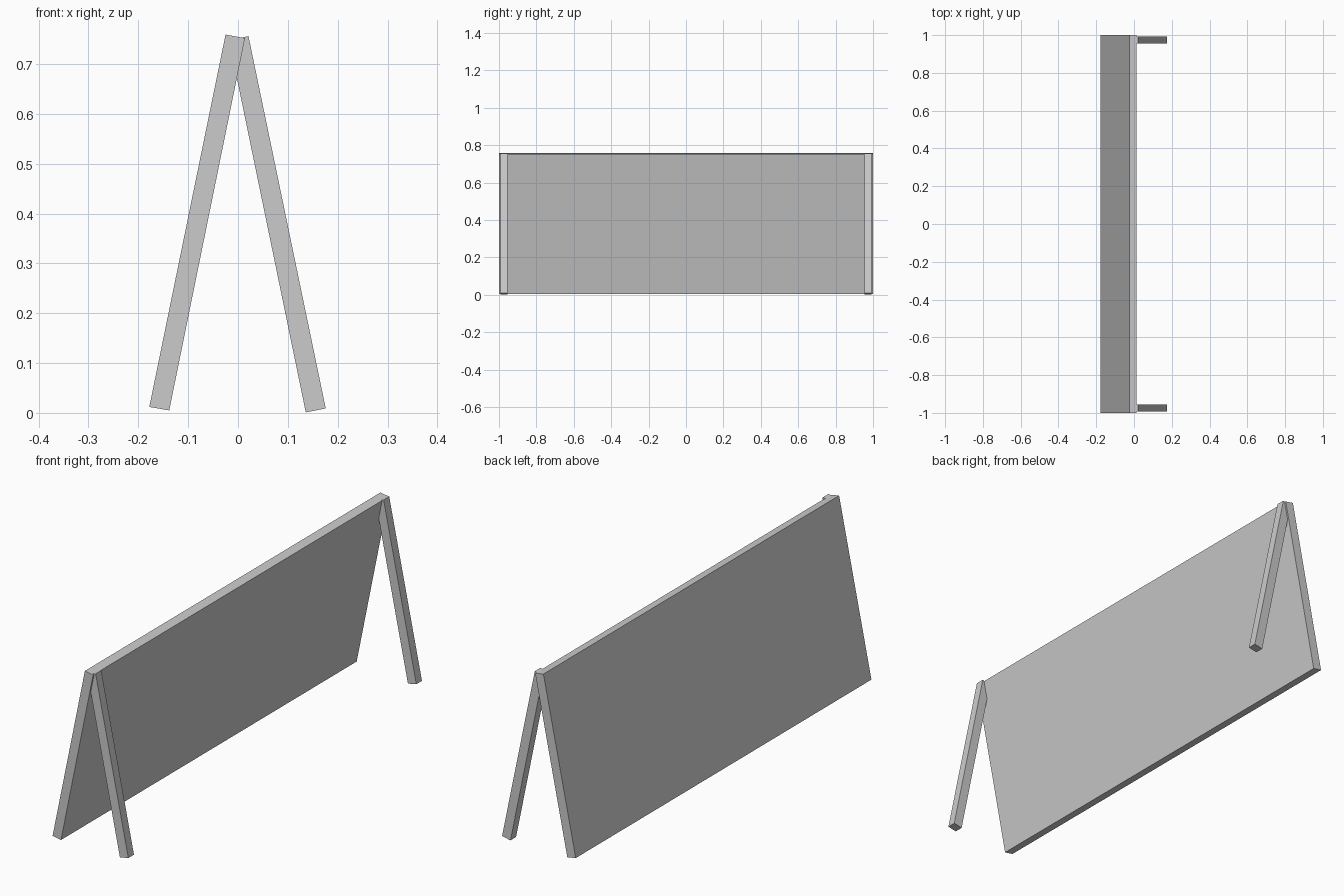
import bpy, bmesh
from mathutils import Vector

cube = bpy.data.objects.get("Cube")
if cube:
    bpy.data.objects.remove(cube, do_unlink=True)

grey = bpy.data.materials.new("plain_grey")
grey.use_nodes = True
colour = (0.6, 0.6, 0.6, 1)
grey.diffuse_color = colour
grey.node_tree.nodes["Principled BSDF"].inputs["Base Color"].default_value = colour


def plank(name, profile, y_front, y_back):
    """Extrude a slanted end profile (x, z) along y."""
    bm = bmesh.new()
    face = bm.faces.new([bm.verts.new((x, y_front, z)) for x, z in profile])
    out = bmesh.ops.extrude_face_region(bm, geom=[face])
    verts = [v for v in out["geom"] if isinstance(v, bmesh.types.BMVert)]
    bmesh.ops.translate(bm, verts=verts, vec=Vector((0, y_back - y_front, 0)))
    bmesh.ops.recalc_face_normals(bm, faces=bm.faces)
    mesh = bpy.data.meshes.new(name)
    bm.to_mesh(mesh)
    bm.free()
    mesh.materials.append(grey)
    obj = bpy.data.objects.new(name, mesh)
    bpy.context.collection.objects.link(obj)


# Leaning barrier board
plank("board", [(-0.178, 0.012), (-0.138, 0.005), (0.014, 0.752), (-0.025, 0.759)], -1, 1)

# Two prop legs, one at each end
leg = [(0.136, 0.001), (0.176, 0.009), (0.021, 0.756), (-0.018, 0.748)]
plank("front_leg", leg, -0.993, -0.955)
plank("back_leg", leg, 0.955, 0.993)
